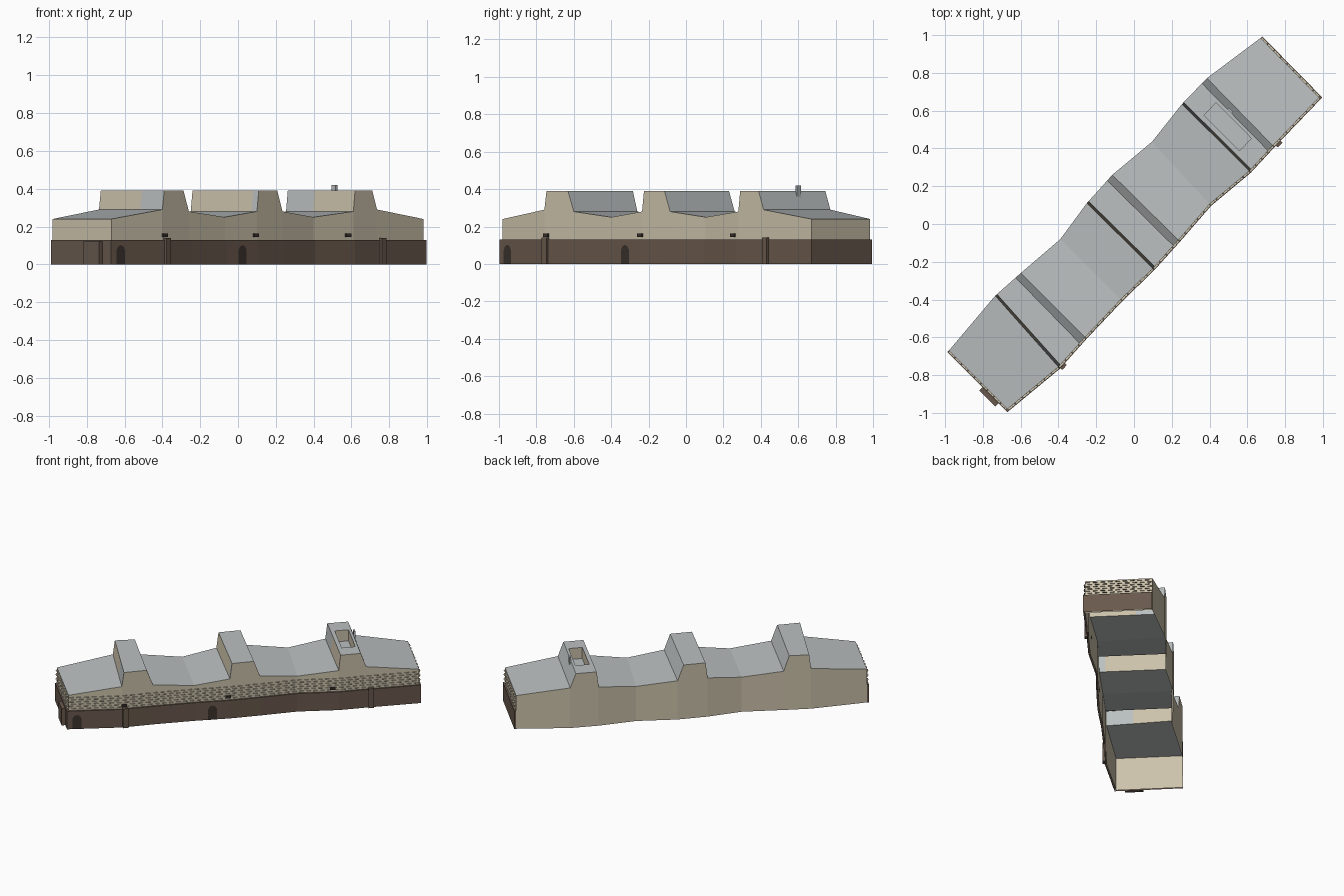
import bpy
from mathutils import Vector

if "Cube" in bpy.data.objects:
    bpy.data.objects.remove(bpy.data.objects["Cube"])


def material(name, rgb):
    lin = [(c / 255 / 12.92) if c < 11 else ((c / 255 + 0.055) / 1.055) ** 2.4 for c in rgb]
    m = bpy.data.materials.new(name)
    m.use_nodes = True
    m.diffuse_color = (*lin, 1)
    m.node_tree.nodes["Principled BSDF"].inputs["Base Color"].default_value = (*lin, 1)
    return m


TAN = material("tan wall", (205, 195, 172))
GREY = material("grey roof", (187, 192, 192))
BROWN = material("brown plinth", (105, 89, 77))
DARK = material("dark opening", (58, 50, 44))


def build(name, quads, mats):
    """quads: list of (points, material index)"""
    mesh = bpy.data.meshes.new(name)
    verts = [p for pts, _ in quads for p in pts]
    faces, n = [], 0
    for pts, _ in quads:
        faces.append(range(n, n + len(pts)))
        n += len(pts)
    mesh.from_pydata(verts, [], [list(f) for f in faces])
    for m in mats:
        mesh.materials.append(m)
    for poly, (_, mi) in zip(mesh.polygons, quads):
        poly.material_index = mi
    ob = bpy.data.objects.new(name, mesh)
    bpy.context.collection.objects.link(ob)
    return ob


def upright(a, b, z0, za, zb=None):
    """Vertical quad from a to b, facing right of travel."""
    zb = za if zb is None else zb
    return [(a.x, a.y, z0), (b.x, b.y, z0), (b.x, b.y, zb), (a.x, a.y, za)]


def at(p, z):
    return Vector((p.x, p.y, z))


# Plan stations along the block: front point, back point, eaves height
plan = [((-.67, -.98), (-.98, -.67), .24), ((-.40, -.757), (-.735, -.38), .29),
        ((-.26, -.60), (-.60, -.26), .28), ((-.07, -.40), (-.39, -.08), .25),
        ((.10, -.235), (-.25, .11), .28), ((.235, -.085), (-.115, .26), .28),
        ((.40, .105), (.095, .435), .25), ((.61, .28), (.254, .635), .28),
        ((.735, .415), (.386, .772), .29), ((.98, .67), (.67, .985), .24)]
plan = [(Vector(f), Vector(b), z) for f, b, z in plan]
tower_starts = {1: (0, .35), 4: (0, .08), 7: (.6, 1)}   # grey part of each rise
TOP = .39

# Insert the raised tower stations
stations, rises, tops = [], {}, []
for i, (f, b, z) in enumerate(plan):
    stations.append((f, b, z))
    if i in tower_starts:
        f2, b2, _ = plan[i + 1]
        rises[len(stations) - 1] = tower_starts[i]
        tops.append(len(stations))
        for k in (.07, .8):
            stations.append((f.lerp(f2, k), b.lerp(b2, k), TOP))

# Outer walls as a closed ring
ring = [(f, z) for f, b, z in stations] + [(b, z) for f, b, z in reversed(stations)]
walls = [(upright(a, b, 0, za, zb), 0)
         for (a, za), (b, zb) in zip(ring, ring[1:] + ring[:1])]
build("outer_walls", walls, [TAN])

# Roof strips; the rise of each tower is wall with a grey stretch
roof = []
for i, ((f0, b0, z0), (f1, b1, z1)) in enumerate(zip(stations, stations[1:])):
    if i == tops[-1]:
        continue
    lo, hi = rises.get(i, (0, 1))
    cuts = sorted({0, lo, hi, 1})
    for u, v in zip(cuts, cuts[1:]):
        grey = i not in rises or (u >= lo and v <= hi)
        roof.append(([at(f0.lerp(b0, u), z0), at(f1.lerp(b1, u), z1),
                      at(f1.lerp(b1, v), z1), at(f0.lerp(b0, v), z0)], int(grey)))
build("roof", roof, [TAN, GREY])

# Last tower top with a sunken terrace
(f0, b0, _), (f1, b1, _) = stations[tops[-1]], stations[tops[-1] + 1]


def on_top(u, v):
    return f0.lerp(f1, u).lerp(b0.lerp(b1, u), v)


rim = [on_top(0, 0), on_top(1, 0), on_top(1, 1), on_top(0, 1)]
hole = [on_top(.2, .22), on_top(.87, .22), on_top(.87, .75), on_top(.2, .75)]
FLOOR = .31
terrace = [([at(p, FLOOR) for p in hole], 1)]
for k in range(4):
    j = (k + 1) % 4
    terrace.append(([at(rim[k], TOP), at(rim[j], TOP), at(hole[j], TOP), at(hole[k], TOP)], 1))
    terrace.append((upright(hole[j], hole[k], FLOOR, TOP), 0))
build("tower_terrace", terrace, [TAN, GREY])


def box(name, centre, along, size, z0, z1, mat):
    """Box whose length follows the given plan direction."""
    d = along.normalized()
    n = Vector((d.y, -d.x))
    c = [centre + d * size[0] * sx / 2 + n * size[1] * sy / 2
         for sx, sy in ((-1, 1), (1, 1), (1, -1), (-1, -1))]
    # corners run counter-clockwise starting from the outer side
    c = [c[3], c[2], c[1], c[0]] if (c[1] - c[0]).cross(c[2] - c[1]) < 0 else c
    quads = [(upright(c[k], c[(k + 1) % 4], z0, z1), 0) for k in range(4)]
    quads += [([at(p, z1) for p in c], 0), ([at(p, z0) for p in reversed(c)], 0)]
    return build(name, quads, [mat])


AXIS = Vector((1, 1))
box("terrace_post", Vector((.51, .60)), AXIS, (.012, .03), FLOOR, .42, GREY)

# Brown plinth around both ends and the front
path = [plan[0][1]] + [f for f, _, _ in plan] + [plan[-1][1]]


def normal(a, b):
    d = (b - a).normalized()
    return Vector((d.y, -d.x))


def offset(points, dist):
    out = []
    for i, p in enumerate(points):
        n0 = normal(points[max(i - 1, 0)], points[max(i, 1)])
        n1 = normal(points[min(i, len(points) - 2)], points[min(i + 1, len(points) - 1)])
        m = (n0 + n1).normalized()
        out.append(p + m * dist / m.dot(n0))
    return out


PLINTH = .13
outer = offset(path, .012)
plinth = []
for k in range(len(path) - 1):
    a, b, p, q = outer[k], outer[k + 1], path[k], path[k + 1]
    plinth.append((upright(a, b, 0, PLINTH), 0))
    plinth.append(([at(a, PLINTH), at(b, PLINTH), at(q, PLINTH), at(p, PLINTH)], 0))
for o, p in ((outer[0], path[0]), (outer[-1], path[-1])):
    plinth.append((upright(p, o, 0, PLINTH), 0))
build("plinth", plinth, [BROWN])

# Staggered shingle ledges above the plinth
ledges = []
for a, b in zip(path, path[1:]):
    d, n, length = (b - a).normalized(), normal(a, b), (b - a).length
    count = int(length / .045)
    step = length / count
    for row in range(6):
        z = .145 + row * .016
        for k in range(count):
            s = a + d * step * (k + (.05 if row % 2 else .35))
            e = s + d * step * .6
            ledges.append(([at(s, z), at(s + n * .01, z), at(e + n * .01, z), at(e, z)], 0))
build("shingle_ledges", ledges, [TAN])


# Details placed along a plinth segment
def spot(seg, t, out):
    a, b = outer[seg], outer[seg + 1]
    return a.lerp(b, t) + normal(a, b) * out, b - a


for name, seg, t in (("pilaster_right", 2, .1), ("pilaster_left", 9, .08)):
    c, d = spot(seg, t, .004)
    box(name, c, d, (.035, .02), 0, .14, BROWN)
c, d = spot(0, .72, .012)
box("end_porch", c, d, (.12, .024), 0, .12, BROWN)

for i, (seg, t) in enumerate(((2, .08), (4, .95), (7, .85))):
    c, d = spot(seg, t, -.007)
    box(f"vent_{i + 1}", c, d, (.035, .012), .145, .162, DARK)

for i, (seg, t) in enumerate(((1, .18), (4, .5))):
    c, d = spot(seg, t, .001)
    d = d.normalized()
    arch = [(-.03, 0), (.03, 0), (.03, .075), (.018, .095), (0, .102), (-.018, .095), (-.03, .075)]
    pts = [at(c + d * x, z) for x, z in arch]
    build(f"arched_door_{i + 1}", [(pts, 0)], [DARK])
